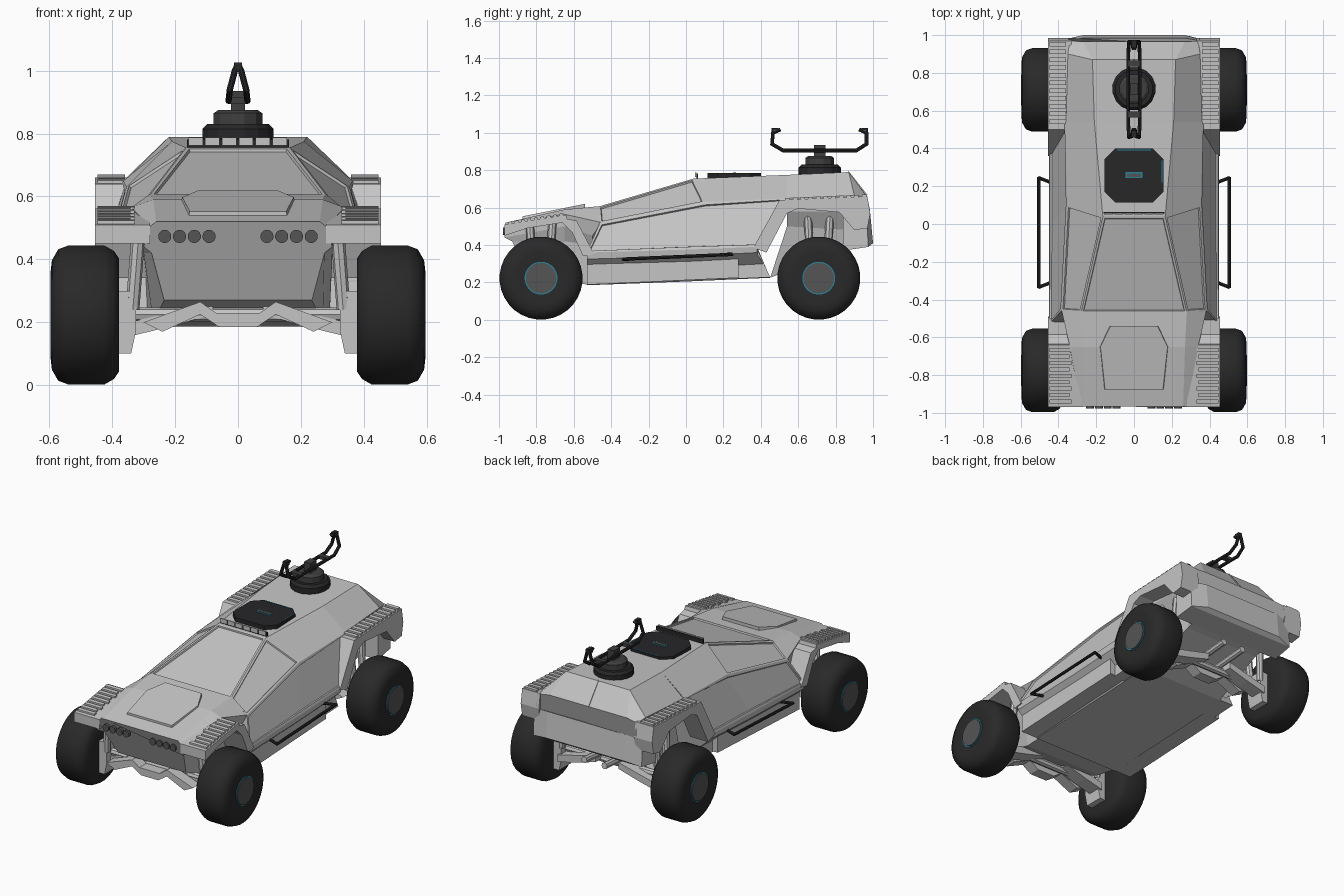
import bpy, bmesh, math
from mathutils import Vector

if "Cube" in bpy.data.objects:
    bpy.data.objects.remove(bpy.data.objects["Cube"], do_unlink=True)


def material(name, r, g, b):
    m = bpy.data.materials.new(name)
    m.use_nodes = True
    m.diffuse_color = (r, g, b, 1)
    m.node_tree.nodes["Principled BSDF"].inputs["Base Color"].default_value = (r, g, b, 1)
    return m


BODY = material("light grey paint", .56, .56, .56)
TYRE = material("black rubber", .022, .022, .022)
DARK = material("dark metal", .02, .02, .022)
GUN = material("turret grey", .05, .05, .05)
HUB = material("hub grey", .09, .09, .09)
TEAL = material("teal accent", .02, .24, .34)


def finish(bm, name, mat, smooth=False, mirror=False):
    if mirror:
        geo = bmesh.ops.duplicate(bm, geom=bm.verts[:] + bm.edges[:] + bm.faces[:])["geom"]
        for v in geo:
            if isinstance(v, bmesh.types.BMVert):
                v.co.x *= -1
    bmesh.ops.recalc_face_normals(bm, faces=bm.faces[:])
    me = bpy.data.meshes.new(name)
    bm.to_mesh(me)
    bm.free()
    me.materials.append(mat)
    ob = bpy.data.objects.new(name, me)
    bpy.context.collection.objects.link(ob)
    if smooth:
        bpy.ops.object.select_all(action="DESELECT")
        ob.select_set(True)
        bpy.context.view_layer.objects.active = ob
        bpy.ops.object.shade_smooth_by_angle(angle=math.radians(40))
    return ob


def skin(bm, rings):
    """Join closed rings of points and cap both ends."""
    rows = [[bm.verts.new(p) for p in ring] for ring in rings]
    n = len(rows[0])
    for a, b in zip(rows, rows[1:]):
        for i in range(n):
            bm.faces.new((a[i], a[(i + 1) % n], b[(i + 1) % n], b[i]))
    bm.faces.new(rows[0])
    bm.faces.new(rows[-1])


def hull(*halves):
    """Loft half sections, each mirrored across x = 0."""
    bm = bmesh.new()
    skin(bm, [h + [(-x, y, z) for x, y, z in reversed(h)] for h in halves])
    bmesh.ops.recalc_face_normals(bm, faces=bm.faces[:])
    return bm


def recess(bm, rule):
    """Sink a panel into each four-sided face whose centre fits the rule."""
    faces = [f for f in bm.faces if len(f.verts) == 4 and rule(f.calc_center_median())]
    for thickness, depth in ((.016, 0), (.004, -.009)):
        bmesh.ops.inset_region(bm, faces=faces, thickness=thickness, depth=depth)


def prism(name, outline, a, b, mat, axis="x", mirror=False):
    place = {"x": lambda u, v, t: (t, u, v), "y": lambda u, v, t: (u, t, v),
             "z": lambda u, v, t: (u, v, t)}[axis]
    bm = bmesh.new()
    skin(bm, [[place(u, v, t) for u, v in outline] for t in (a, b)])
    return finish(bm, name, mat, mirror=mirror)


def lathe(name, profile, centre, mat, sides=32, axis="x", smooth=True, mirror=False):
    """Spin (along, radius) pairs about an axis."""
    bm = bmesh.new()
    rings = []
    for t, r in profile:
        ring = []
        for i in range(sides):
            a = 2 * math.pi * (i + .5) / sides
            c, s = r * math.cos(a), r * math.sin(a)
            p = {"x": (t, c, s), "y": (c, t, s), "z": (c, s, t)}[axis]
            ring.append(Vector(p) + Vector(centre))
        rings.append(ring)
    skin(bm, rings)
    return finish(bm, name, mat, smooth, mirror)


def rod(name, pts, r, mat, sides=8, mirror=False):
    """Straight tubes through a list of points."""
    bm = bmesh.new()
    for a, b in zip(pts, pts[1:]):
        a, b = Vector(a), Vector(b)
        q = (b - a).to_track_quat("Z", "Y")
        ring = [q @ Vector((r * math.cos(k * 2 * math.pi / sides),
                            r * math.sin(k * 2 * math.pi / sides), 0)) for k in range(sides)]
        d = (b - a).normalized() * r * .4
        skin(bm, [[a - d + p for p in ring], [b + d + p for p in ring]])
    return finish(bm, name, mat, True, mirror)


def rect(u0, u1, v0, v1):
    return [(u0, v0), (u1, v0), (u1, v1), (u0, v1)]


# Cabin with recessed doors, side windows and windshield
bm = hull(
    [(.28, -.47, .605), (.385, -.46, .52), (.45, -.53, .36), (.445, -.53, .325), (.3, -.53, .185)],
    [(.165, .04, .755), (.355, .1, .63), (.45, 0, .375), (.445, 0, .34), (.3, 0, .205)],
    [(.21, .54, .775), (.365, .54, .65), (.45, .38, .39), (.445, .38, .36), (.3, .45, .225)])
recess(bm, lambda c: .42 < c.z < .57)
recess(bm, lambda c: c.z > .57 and c.y < .1 and abs(c.x) > .2)
recess(bm, lambda c: c.z > .57 and c.y < .1 and abs(c.x) < .01)
finish(bm, "cabin", BODY)

# Nose and hood
finish(hull(
    [(.26, -.965, .52), (.28, -.97, .505), (.3, -.97, .44), (.275, -.93, .42), (.235, -.85, .27)],
    [(.27, -.65, .59), (.34, -.65, .565), (.31, -.65, .5), (.3, -.65, .42), (.27, -.65, .2)],
    [(.28, -.46, .608), (.385, -.45, .52), (.36, -.5, .45), (.3, -.5, .4), (.29, -.5, .187)]),
    "nose", BODY)
bm = bmesh.new()
plate = [(.13, -.54), (.185, -.65), (.16, -.875), (-.16, -.875), (-.185, -.65), (-.13, -.54)]
top = lambda x, y, h: (x, y, .605 + (y + .54) * .2 + h)
skin(bm, [[top(x, y, -.02) for x, y in plate], [top(x * .96, y, .015) for x, y in plate]])
finish(bm, "hood_plate", BODY)

# Rear body and faceted bumper
finish(hull(
    [(.21, .54, .775), (.36, .54, .65), (.35, .54, .58), (.3, .54, .5), (.28, .45, .225)],
    [(.22, .87, .79), (.35, .9, .665), (.35, .9, .58), (.3, .88, .48), (.26, .8, .36)],
    [(.27, .965, .665), (.34, .97, .655), (.35, .985, .58), (.32, .96, .46), (.26, .88, .38)]),
    "rear_body", BODY)
prism("rear_seam", [(.865, .785), (.87, .795), (.97, .668), (.96, .66)], -.004, .004, BODY)
finish(hull([(.38, .84, .57), (.38, .84, .37)], [(.375, .965, .56), (.375, .975, .39)],
            [(.27, .985, .57), (.27, 1, .41)]), "rear_bumper", BODY)

# Fenders with arches reaching down behind the wheels
prism("front_fender", [(-.97, .51), (-.64, .562), (-.635, .54), (-.585, .53), (-.49, .35), (-.55, .34),
                       (-.61, .47), (-.66, .52), (-.85, .49), (-.97, .45)], .28, .455, BODY, mirror=True)
prism("rear_fender", [(.5, .64), (.97, .66), (.985, .57), (.97, .49), (.9, .48), (.82, .575), (.6, .595),
                      (.54, .57), (.43, .36), (.36, .385)], .33, .455, BODY, mirror=True)

# Raised slats on the fenders
bm = bmesh.new()
for n, y0, step, z0, slope, x0 in ((9, -.95, .034, .513, .158, .33), (11, .53, .041, .641, .043, .36)):
    for i in range(n):
        y = y0 + i * step
        inner = x0 + (.012 * (i % 2) if y < 0 else 0)
        ring = lambda h: [(x, yy, z0 + slope * (yy - y0) + h)
                          for x, yy in rect(inner, .447, y, y + step * .6)]
        skin(bm, [ring(-.01), ring(.0105)])
finish(bm, "fender_slats", BODY, mirror=True)

# Sills and side steps
prism("sill", [(-.53, .188), (.28, .225), (.28, .35), (-.53, .335)], .29, .415, BODY, mirror=True)
prism("sill_end", [(.27, .22), (.45, .228), (.39, .36), (.27, .35)], .29, .38, BODY, mirror=True)
rod("side_step", [(.44, -.31, .325), (.505, -.335, .325), (.505, .245, .35), (.44, .22, .35)],
    .009, DARK, mirror=True)

# Wheels, hubs and suspension
for end, y, shock_top in (("front", -.775, .505), ("rear", .71, .57)):
    c = (0, y, .223)
    lathe(end + "_tyres", [(.378, .1), (.378, .18), (.395, .205), (.425, .222), (.54, .222),
                           (.572, .21), (.592, .175), (.596, .14), (.588, .085)], c, TYRE, mirror=True)
    lathe(end + "_hub_rings", [(.57, .088), (.592, .088)], c, TEAL, mirror=True)
    lathe(end + "_hubs", [(.57, .082), (.597, .082)], c, HUB, mirror=True)
    prism(end + "_hub_carrier", [(.325, .3), (.325, .17), (.34, .1), (.385, .1), (.385, .3)],
          y - .06, y + .06, BODY, "y", mirror=True)
    prism(end + "_lower_arm", [(.08, .225), (.22, .185), (.345, .155), (.345, .2), (.22, .23), (.08, .265)],
          y - .02, y + .07, BODY, "y", mirror=True)
    for dy in (-.06, .06):
        rod(end + "_shock", [(.335, y + dy * .7, .25), (.315, y + dy, shock_top)], .022, BODY, mirror=True)
    rod(end + "_axle", [(-.37, y, .225), (.37, y, .225)], .022, BODY)
    prism(end + "_skid", [(-.3, .2), (-.24, .17), (-.12, .225), (-.06, .185), (.06, .185), (.12, .225),
                          (.24, .17), (.3, .2), (.12, .265), (.07, .23), (-.07, .23), (-.12, .265)],
          y - .1, y - .03, BODY, "y")
rod("exhaust", [(.07, .66, .27), (.07, .9, .29)], .02, BODY, mirror=True)

# Headlights
for i in range(4):
    lathe("headlight", [(-.978, .021), (-.96, .021)], (.092 + i * .047, 0, .473), HUB, 16, "y",
          mirror=True)

# Roof light bar
prism("light_bar", rect(-.162, .162, .75, .782), .055, .063, DARK, "y")
for i in range(6):
    x = -.158 + i * .0535
    prism("roof_light", rect(x, x + .046, .763, .788), .049, .056, BODY, "y")

# Roof hatch
hatch = [(.155, .17), (.155, .345), (.1, .4), (-.1, .4), (-.155, .345), (-.155, .17), (-.1, .115), (.1, .115)]
prism("hatch", hatch, .755, .784, DARK, "z")
prism("hatch_edge_light", rect(-.09, .09, .39, .395), .78, .786, TEAL, "z")
prism("hatch_side_light", rect(.146, .15, .22, .335), .78, .786, TEAL, "z")
prism("hatch_badge_plate", rect(-.045, .045, .243, .275), .78, .786, TEAL, "z")
prism("hatch_handle", rect(-.037, .037, .25, .268), .78, .789, HUB, "z")

# Turret with a pair of curved arms
mid = (0, .715, 0)
lathe("turret_base", [(.775, .115), (.815, .115), (.83, .1)], mid, DARK, 16, "z", False)
lathe("turret_ring", [(.825, .08), (.865, .08), (.875, .065)], mid, GUN, 12, "z", False)
prism("turret_post", rect(-.022, .022, .685, .745), .87, .935, GUN, "z")
arm = [(.004, .5, 1.016), (.01, .465, 1), (.026, .46, .94), (.03, .52, .905), (.03, .91, .905),
       (.026, .965, .94), (.01, .965, 1), (.004, .93, 1.016)]
rod("turret_arm", arm, .01, DARK, mirror=True)
for y in (.475, .955):
    prism("arm_tip", rect(y - .018, y + .018, .998, 1.026), -.013, .013, DARK)
    prism("arm_tip_light", rect(y - .006, y + .006, 1.006, 1.016), -.015, .015, TEAL)
for y in (.58, .85):
    prism("arm_brace", rect(y - .015, y + .015, .895, .915), -.03, .03, GUN)
